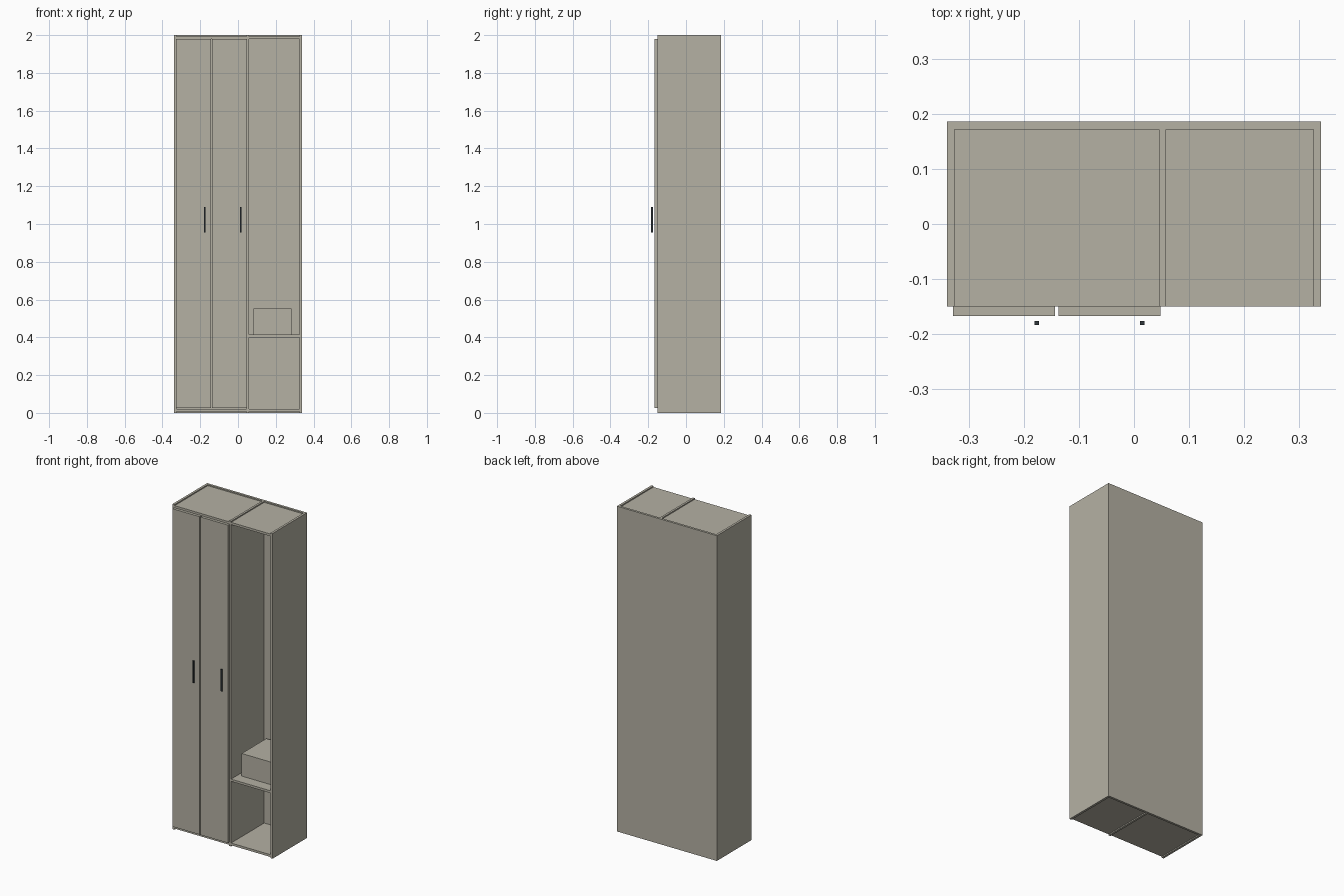
import bpy
import bmesh
from mathutils import Matrix, Vector

if "Cube" in bpy.data.objects:
    bpy.data.objects.remove(bpy.data.objects["Cube"], do_unlink=True)


def make_material(name, color):
    mat = bpy.data.materials.new(name)
    mat.use_nodes = True
    mat.diffuse_color = color
    mat.node_tree.nodes["Principled BSDF"].inputs["Base Color"].default_value = color
    return mat


beige = make_material("warm_grey_board", (0.46, 0.44, 0.37, 1))
dark = make_material("dark_slate_metal", (0.03, 0.038, 0.045, 1))


def box(name, x, y, z, mat=beige):
    """Box spanning the given (low, high) ranges."""
    low, high = (Vector(p) for p in zip(x, y, z))
    bm = bmesh.new()
    bmesh.ops.create_cube(
        bm, size=1,
        matrix=Matrix.Translation((low + high) / 2) @ Matrix.Diagonal((*(high - low), 1)))
    mesh = bpy.data.meshes.new(name)
    bm.to_mesh(mesh)
    bm.free()
    mesh.materials.append(mat)
    obj = bpy.data.objects.new(name, mesh)
    bpy.context.collection.objects.link(obj)
    return obj


T = 0.014                       # board thickness
W, H = 0.34, 2.0                # half width, height
FRONT, BACK = -0.15, 0.186
INNER = BACK - T
DIV = (0.045, 0.058)            # divider between the two bays
DEPTH = (FRONT, INNER)
RECESS = 0.007                  # top and bottom boards sit inside the rim

# Carcass uprights
box("right_side_panel", (-W, -W + T), DEPTH, (0, H))
box("left_side_panel", (W - T, W), DEPTH, (0, H))
box("divider_panel", DIV, DEPTH, (0, H))
box("back_panel", (-W, W), (INNER, BACK), (0, H))

# Top and bottom boards of each bay
bays = {"closet": (-W + T, DIV[0]), "open_bay": (DIV[1], W - T)}
for bay, span in bays.items():
    box(bay + "_bottom", span, DEPTH, (RECESS, RECESS + T))
    box(bay + "_top", span, DEPTH, (H - RECESS - T, H - RECESS))

# Open bay bench shelf and the storage box on it
box("bench_shelf", bays["open_bay"], DEPTH, (0.40, 0.414))
box("storage_box", (0.083, 0.283), (-0.083, 0.157), (0.414, 0.553))

# Doors with slim bar handles
for side, start, handle_x in (("right", -0.329, -0.177), ("left", -0.137, 0.015)):
    box(side + "_door", (start, start + 0.185), (-0.167, FRONT), (0.025, 1.98))
    box(side + "_door_handle", (handle_x - 0.004, handle_x + 0.004),
        (-0.184, -0.176), (0.955, 1.09), dark)
